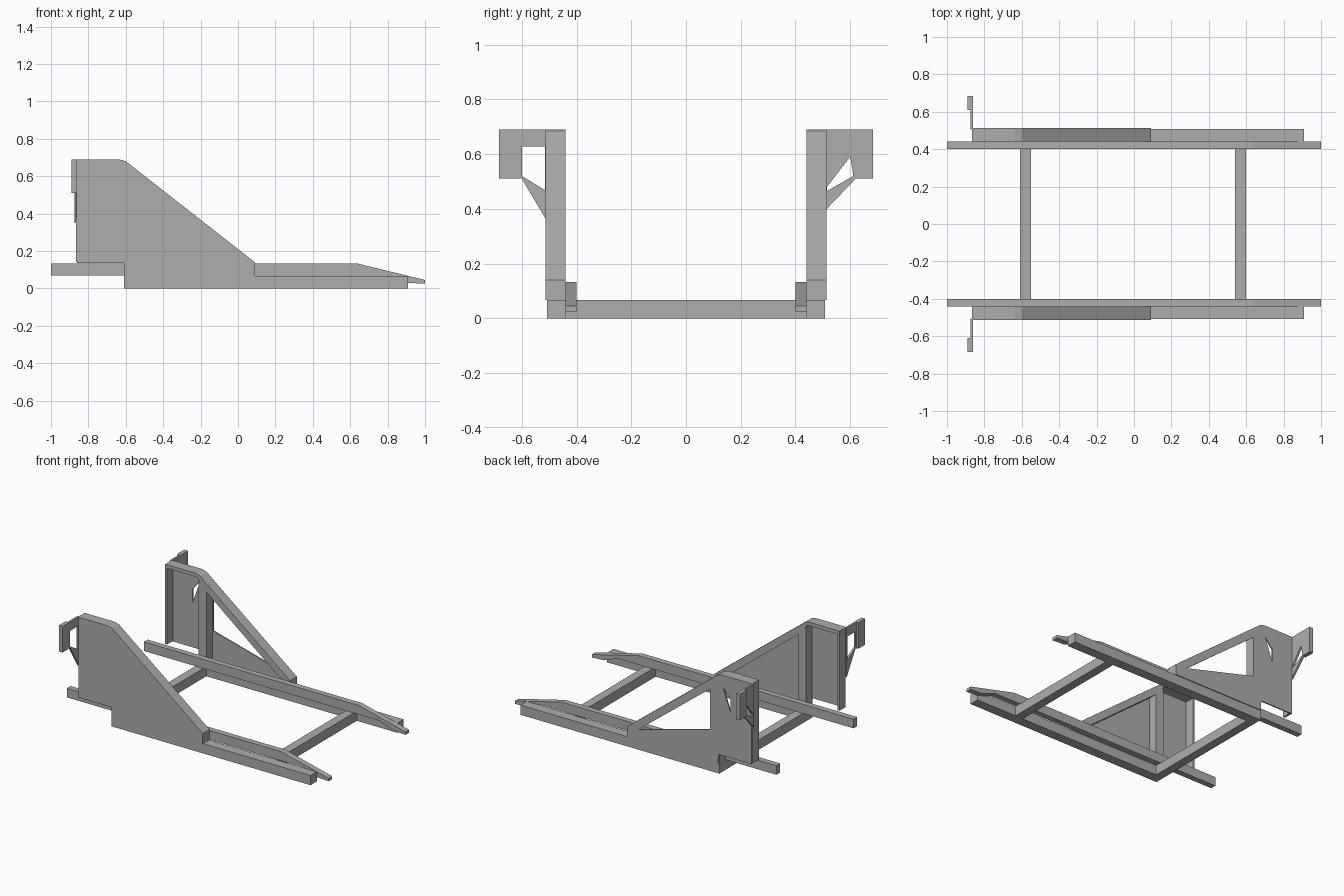
import bpy, bmesh
from mathutils import Vector

if "Cube" in bpy.data.objects:
    bpy.data.objects.remove(bpy.data.objects["Cube"])

steel = bpy.data.materials.new("steel grey")
steel.use_nodes = True
COLOUR = (0.42, 0.42, 0.42, 1)
steel.diffuse_color = COLOUR
steel.node_tree.nodes["Principled BSDF"].inputs["Base Color"].default_value = COLOUR


def prism(name, loops, to_3d, depth):
    """Fill an outline (plus optional hole loops) and extrude it along depth."""
    bm = bmesh.new()
    for loop in loops:
        verts = [bm.verts.new(to_3d(a, b)) for a, b in loop]
        for i, v in enumerate(verts):
            bm.edges.new((v, verts[i - 1]))
    bmesh.ops.triangle_fill(bm, use_beauty=True, edges=bm.edges[:])
    new = bmesh.ops.extrude_face_region(bm, geom=bm.faces[:])["geom"]
    moved = [g for g in new if isinstance(g, bmesh.types.BMVert)]
    bmesh.ops.translate(bm, verts=moved, vec=Vector(depth))
    bmesh.ops.recalc_face_normals(bm, faces=bm.faces[:])
    bmesh.ops.dissolve_limit(bm, angle_limit=0.01, verts=bm.verts[:], edges=bm.edges[:])
    mesh = bpy.data.meshes.new(name)
    bm.to_mesh(mesh)
    bm.free()
    mesh.materials.append(steel)
    obj = bpy.data.objects.new(name, mesh)
    bpy.context.scene.collection.objects.link(obj)
    return obj


def side_prism(name, s, y0, y1, *loops):
    """Profile in x and z, spanning y0 to y1 on side s."""
    return prism(name, loops, lambda x, z: (x, s * y0, z), (0, s * (y1 - y0), 0))


def cross_prism(name, s, x0, x1, *loops):
    """Profile in y and z, spanning x0 to x1 on side s."""
    return prism(name, loops, lambda y, z: (x0, s * y, z), (x1 - x0, 0, 0))


def rect(a0, a1, b0, b1):
    return [(a0, b0), (a1, b0), (a1, b1), (a0, b1)]


# Cross members joining the two sides
for name, x0 in (("rear_cross_bar", -0.61), ("front_cross_bar", 0.54)):
    cross_prism(name, 1, x0, x0 + 0.06, rect(-0.44, 0.44, 0, 0.067))

for side, s in (("left", 1), ("right", -1)):
    # Inner rail with tapered nose
    side_prism(side + "_inner_rail", s, 0.40, 0.44,
               [(-1, 0.07), (-1, 0.133), (0.64, 0.133), (1, 0.045), (1, 0.025),
                (0.91, 0.03), (0.8, 0.07)])

    # Lower outer rail
    side_prism(side + "_lower_rail", s, 0.44, 0.508, rect(-0.61, 0.91, 0, 0.067))

    # Upright post
    side_prism(side + "_post", s, 0.44, 0.508, rect(-0.61, -0.55, 0.067, 0.64))

    # Folded top flange running into the sloping brace
    side_prism(side + "_top_brace", s, 0.44, 0.508,
               [(-0.86, 0.69), (-0.635, 0.69), (-0.6, 0.68), (0.09, 0.14), (0.09, 0.067),
                (0.05, 0.11), (-0.56, 0.59), (-0.62, 0.665), (-0.86, 0.665)])

    # Rear flange of the side panel
    side_prism(side + "_rear_flange", s, 0.44, 0.508, rect(-0.865, -0.85, 0.14, 0.69))

    # Outer skin, with openings on one side only
    skin = [(-0.86, 0.135), (-0.86, 0.69), (-0.635, 0.69), (-0.6, 0.68), (0.09, 0.14),
            (0.09, 0.067), (-0.6, 0.067), (-0.61, 0.135)]
    holes = []
    if s > 0:
        holes = [[(-0.545, 0.29), (-0.545, 0.57), (0.0, 0.145)],
                 [(-0.7, 0.45), (-0.7, 0.54), (-0.64, 0.61)]]
    side_prism(side + "_skin", s, 0.505, 0.514, skin, *holes)

    # Rear bracket: web with window, and thick outer pad
    if s > 0:
        web = [(0.505, 0.69), (0.62, 0.69), (0.62, 0.51), (0.505, 0.39)]
        window = [(0.515, 0.48), (0.6, 0.59), (0.612, 0.52), (0.515, 0.465)]
    else:
        web = [(0.505, 0.69), (0.62, 0.69), (0.62, 0.51), (0.6, 0.51), (0.505, 0.35)]
        window = [(0.515, 0.628), (0.6, 0.628), (0.6, 0.52), (0.515, 0.468)]
    cross_prism(side + "_bracket_web", s, -0.875, -0.862, web, window)
    cross_prism(side + "_bracket_pad", s, -0.89, -0.862, rect(0.61, 0.684, 0.51, 0.69))
